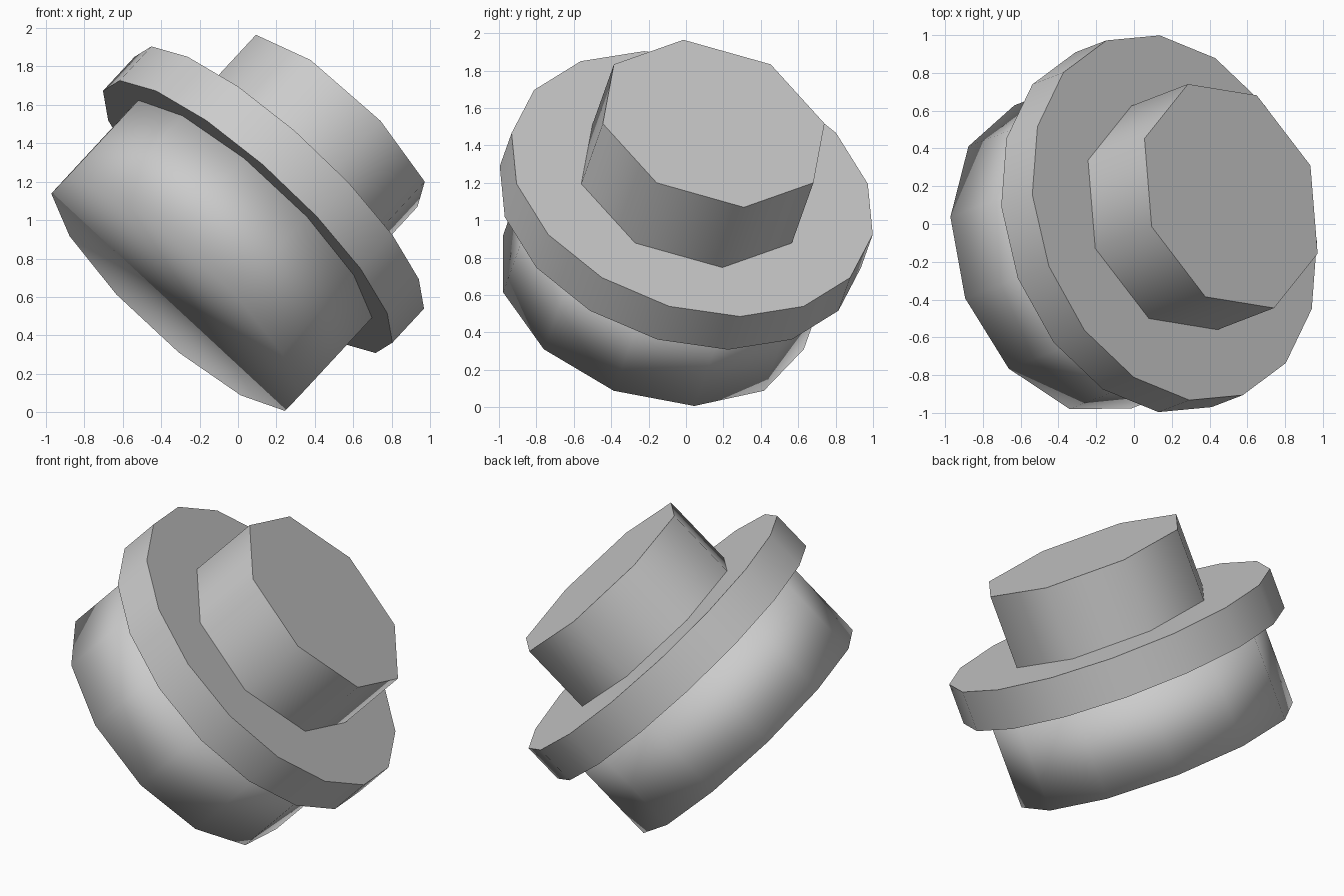
import bpy
import bmesh
from math import radians
from mathutils import Matrix, Vector

if "Cube" in bpy.data.objects:
    bpy.data.objects.remove(bpy.data.objects["Cube"], do_unlink=True)

# One plain grey for every part
grey = bpy.data.materials.new("plain_grey")
grey.use_nodes = True
colour = (0.6, 0.6, 0.6, 1)
grey.diffuse_color = colour
grey.node_tree.nodes["Principled BSDF"].inputs["Base Color"].default_value = colour

# Shared tilted frame, with its origin at the centre of the collar's top
axis = Vector((0.658, 0.253, 0.709)).normalized()
side = Vector((0, 0, 1)).cross(axis).normalized()
frame = Matrix((side, axis.cross(side), axis)).transposed().to_4x4()
frame.translation = (0.215, 0.033, 1.195)


def cylinder(name, sides, radius, bottom, top, sharp_angle):
    """Capped prism running along the tilted axis."""
    mesh = bpy.data.meshes.new(name)
    bm = bmesh.new()
    bmesh.ops.create_cone(
        bm, cap_ends=True, segments=sides, radius1=radius, radius2=radius,
        depth=top - bottom, matrix=Matrix.Translation((0, 0, (top + bottom) / 2)))
    bm.to_mesh(mesh)
    bm.free()
    mesh.materials.append(grey)
    obj = bpy.data.objects.new(name, mesh)
    obj.matrix_world = frame
    bpy.context.collection.objects.link(obj)
    bpy.ops.object.select_all(action="DESELECT")
    obj.select_set(True)
    bpy.context.view_layer.objects.active = obj
    if sharp_angle:
        bpy.ops.object.shade_smooth_by_angle(angle=radians(sharp_angle))
    else:
        bpy.ops.object.shade_smooth()
    return obj


# Stacked parts; the body is smooth right around its rim
cylinder("body", 12, 0.86, -0.82, -0.25, None)
cylinder("collar", 16, 1.006, -0.25, 0, 60)
cylinder("knob", 8, 0.635, 0, 0.454, 60)
